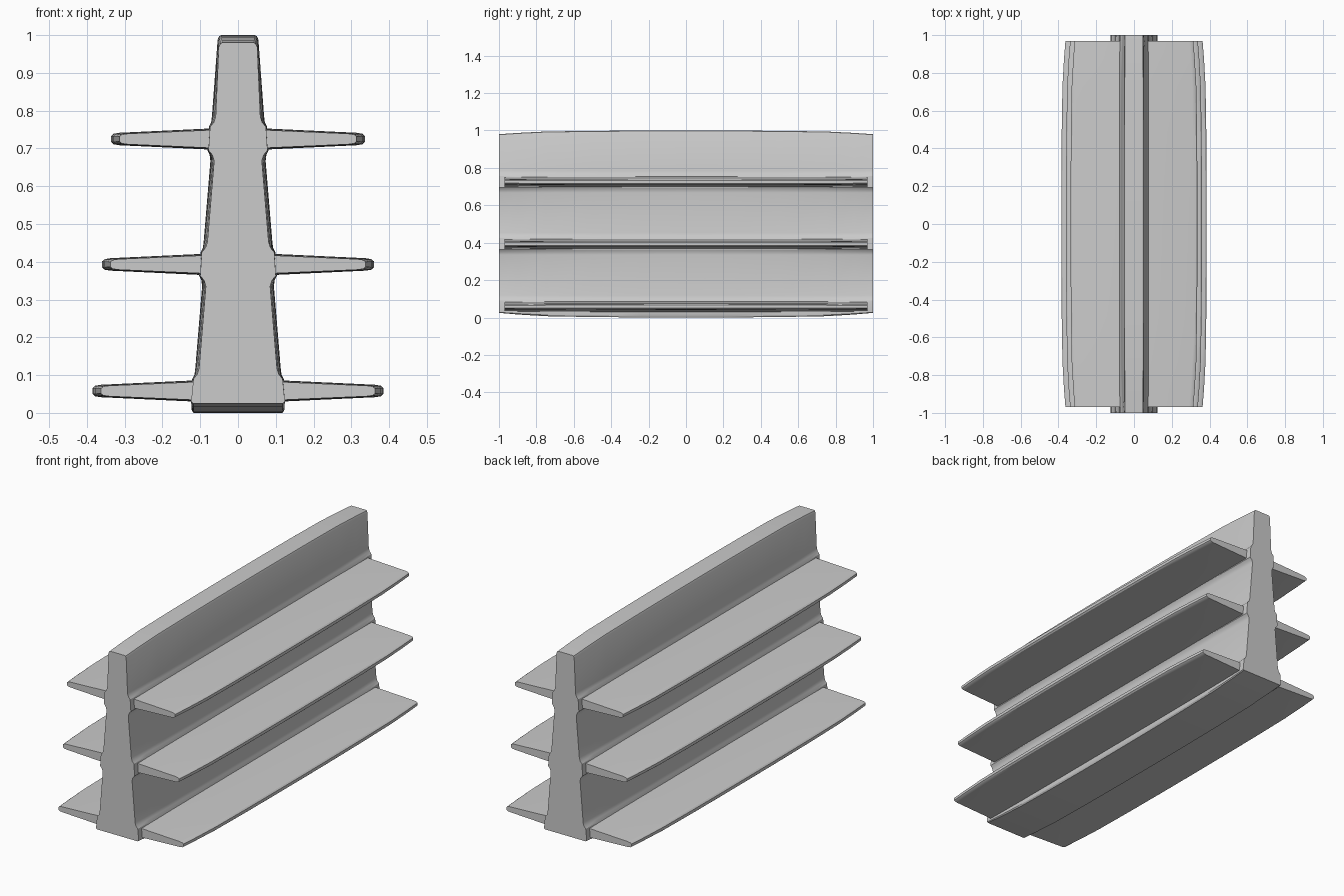
import bpy
import bmesh

if "Cube" in bpy.data.objects:
    bpy.data.objects.remove(bpy.data.objects["Cube"])

FIN_LEVELS = [(0.058, 0.385), (0.393, 0.360), (0.725, 0.336)]  # mid height, tip x
# Lengthwise stations: fraction of half length, how far the section has shrunk
STATIONS = [(0, 0), (0.24, 0.02), (0.5, 0.10), (0.75, 0.28), (0.9, 0.65), (1, 1)]


def loft(name, half_length, section):
    """Skin closed x/z sections along y; section(s) returns the outline."""
    rows = [(-f, s) for f, s in reversed(STATIONS[1:])] + STATIONS
    bm = bmesh.new()
    rings = [[bm.verts.new((x, f * half_length, z)) for x, z in section(s)]
             for f, s in rows]
    n = len(rings[0])
    for a, b in zip(rings, rings[1:]):
        for i in range(n):
            j = (i + 1) % n
            bm.faces.new((a[i], a[j], b[j], b[i]))
    bm.faces.new(rings[0])
    bm.faces.new(rings[-1])
    bmesh.ops.recalc_face_normals(bm, faces=bm.faces)
    mesh = bpy.data.meshes.new(name)
    bm.to_mesh(mesh)
    bm.free()
    obj = bpy.data.objects.new(name, mesh)
    bpy.context.collection.objects.link(obj)
    bpy.ops.object.select_all(action='DESELECT')
    bpy.context.view_layer.objects.active = obj
    obj.select_set(True)
    bpy.ops.object.shade_smooth_by_angle(angle=0.52)


def web_x(z):
    return 0.119 - 0.066 * z


def web_section(s):
    inset = 0.010 * s
    # Base and sides, flaring out at each fin root
    pts = [(0.118, 0.025 * s), (0.123, 0.008 + 0.020 * s)]
    for i, (mid, _) in enumerate(FIN_LEVELS):
        lo, hi = mid - 0.030, mid + 0.032
        if i:
            pts += [(web_x(lo) - inset, lo - 0.028),
                    (web_x(lo) + 0.002 - inset * 0.7, lo - 0.012),
                    (web_x(lo) + 0.008 - inset * 0.3, lo)]
        else:
            pts.append((0.124, 0.031))
        pts += [(web_x(hi) + 0.008 - inset * 0.3, hi),
                (web_x(hi) + 0.002 - inset * 0.7, hi + 0.012),
                (web_x(hi) - inset, hi + 0.028)]
    # Softened crest
    top = 1 - 0.020 * s
    pts += [(0.054 - inset * 0.3, top - 0.012), (0.050 - inset * 0.3, top - 0.003),
            (0.045 - inset * 0.3, top)]
    return pts + [(-x, z) for x, z in reversed(pts)]


def fin_section(side, mid, tip):
    def section(s):
        k = 1 - 0.15 * s
        end = tip - 0.022 * s
        root = web_x(mid) - 0.02
        upper = [(root, 0.029 * k), (end - 0.022, 0.0165 * k),
                 (end - 0.007, 0.014 * k), (end, 0.008 * k)]
        pts = upper + [(x, -h) for x, h in reversed(upper)]
        return [(side * x, mid + h) for x, h in pts]
    return section


# Tapered central web
loft("central_web", 1.0, web_section)

# Three pairs of tapering side fins
for level, (mid, tip) in enumerate(FIN_LEVELS, 1):
    for label, side in (("left", -1), ("right", 1)):
        loft(f"{label}_fin_{level}", 0.97, fin_section(side, mid, tip))
